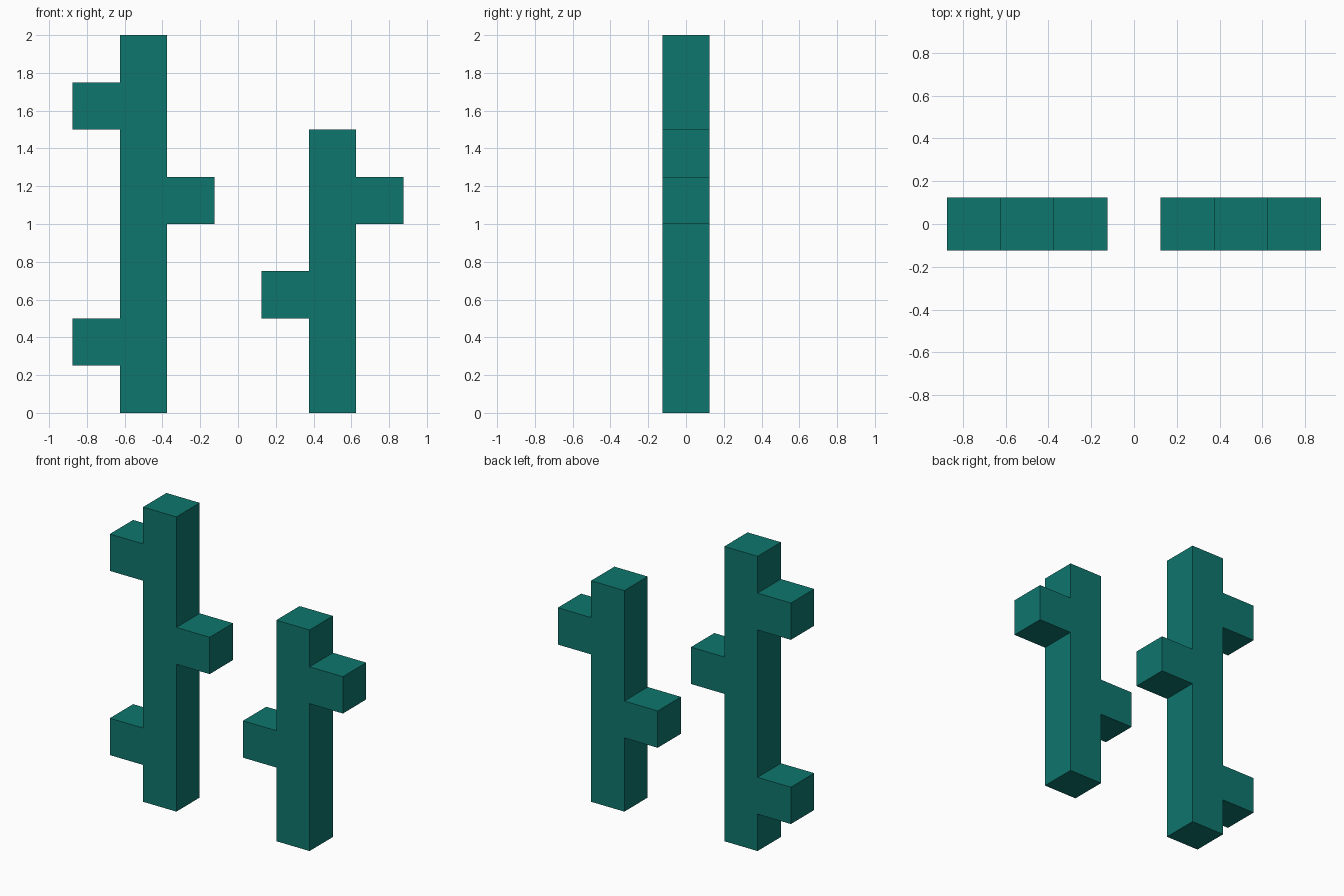
import bpy, bmesh

if "Cube" in bpy.data.objects:
    bpy.data.objects.remove(bpy.data.objects["Cube"])

U = 0.25  # width of one block

teal = bpy.data.materials.new("teal")
teal.diffuse_color = (0.0048, 0.181, 0.156, 1)
teal.use_nodes = True
teal.node_tree.nodes["Principled BSDF"].inputs["Base Color"].default_value = teal.diffuse_color


def post(name, x, height, right_arms, left_arms):
    """Square post with one-block side arms, as one extruded silhouette."""
    h = U / 2
    outline = [(x - h, 0), (x + h, 0)]
    for z in sorted(right_arms):
        outline += [(x + h, z), (x + h + U, z), (x + h + U, z + U), (x + h, z + U)]
    outline += [(x + h, height), (x - h, height)]
    for z in sorted(left_arms, reverse=True):
        outline += [(x - h, z + U), (x - h - U, z + U), (x - h - U, z), (x - h, z)]

    bm = bmesh.new()
    front = bm.faces.new([bm.verts.new((px, -h, pz)) for px, pz in outline])
    ext = bmesh.ops.extrude_face_region(bm, geom=[front], use_keep_orig=True)
    moved = [g for g in ext["geom"] if isinstance(g, bmesh.types.BMVert)]
    bmesh.ops.translate(bm, verts=moved, vec=(0, U, 0))
    bmesh.ops.recalc_face_normals(bm, faces=bm.faces)
    mesh = bpy.data.meshes.new(name)
    bm.to_mesh(mesh)
    bm.free()
    mesh.materials.append(teal)
    obj = bpy.data.objects.new(name, mesh)
    bpy.context.collection.objects.link(obj)
    return obj


# Tall post on the left, short post on the right
post("tall_post", -0.5, 2.0, right_arms=[1.0], left_arms=[0.25, 1.5])
post("short_post", 0.5, 1.5, right_arms=[1.0], left_arms=[0.5])
